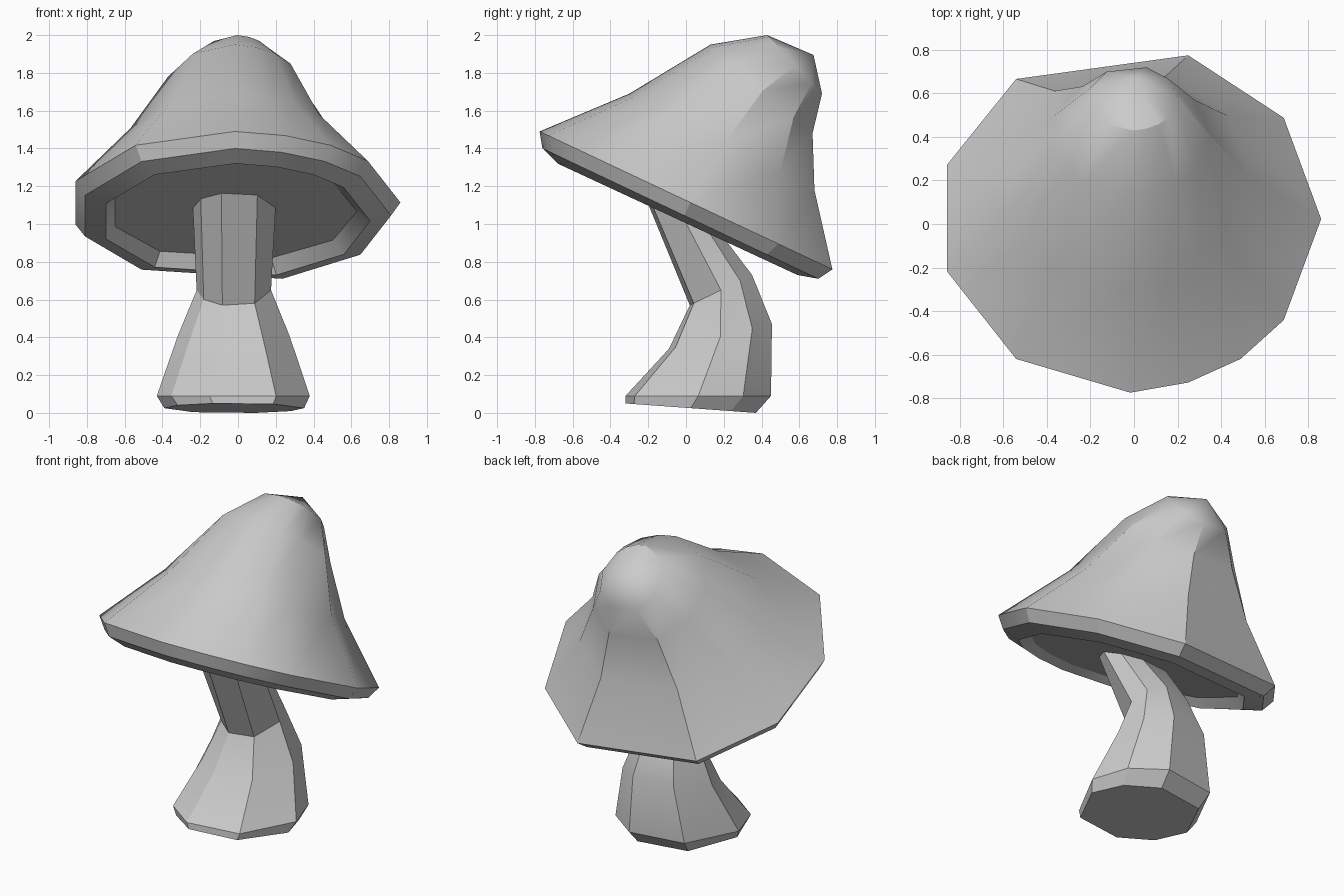
import bpy
from math import radians, cos, sin

if "Cube" in bpy.data.objects:
    bpy.data.objects.remove(bpy.data.objects["Cube"])


def loft(name, outline, rings, pole=None):
    """Skin an outline through rings of (front yz, back yz, x radius, x centre)."""
    n = len(outline)
    verts, faces = [], []
    for (fy, fz), (by, bz), rx, cx in rings:
        for u, v in outline:
            verts.append((cx + rx * u,
                          (fy + by) / 2 + v * (by - fy) / 2,
                          (fz + bz) / 2 + v * (bz - fz) / 2))
    for r in range(len(rings) - 1):
        for i in range(n):
            j = (i + 1) % n
            faces.append((r * n + i, r * n + j, (r + 1) * n + j, (r + 1) * n + i))
    faces.append(tuple(reversed(range(n))))
    last = (len(rings) - 1) * n
    if pole:
        verts.append(pole)
        faces += [(last + i, last + (i + 1) % n, len(verts) - 1) for i in range(n)]
    else:
        faces.append(tuple(range(last, last + n)))
    mesh = bpy.data.meshes.new(name)
    mesh.from_pydata(verts, [], faces)
    mesh.update()
    obj = bpy.data.objects.new(name, mesh)
    bpy.context.collection.objects.link(obj)
    bpy.ops.object.select_all(action='DESELECT')
    obj.select_set(True)
    bpy.context.view_layer.objects.active = obj
    bpy.ops.object.shade_smooth_by_angle(angle=radians(30))
    return obj


# Cap: uneven eleven-sided outline, counter-clockwise
cap_outline = [(1, .03), (.80, .63), (.29, 1), (-.63, .86), (-1, .35), (-1, -.28),
               (-.63, -.80), (-.02, -1), (.29, -.94), (.57, -.80), (.80, -.57)]
loft("mushroom_cap", cap_outline, [
    ((-.61, 1.33), (.57, .82), .64, -.01),    # recessed underside
    ((-.68, 1.32), (.59, .73), .70, 0),       # lip, inner edge
    ((-.76, 1.40), (.70, .71), .81, 0),       # lip, outer edge
    ((-.775, 1.49), (.775, .76), .86, 0),     # rim
    ((-.30, 1.69), (.68, 1.18), .555, -.015),
    ((.13, 1.95), (.67, 1.48), .36, -.01),
    ((.43, 2.0), (.72, 1.69), .20, 0),
], pole=(0, .675, 1.895))

# Stem: bent, eight-sided
stem_outline = [(cos(radians(a)), sin(radians(a)) / .951)
                for a in (0, 36, 72, 126, 180, 216, 252, 304)]
loft("mushroom_stem", stem_outline, [
    ((-.32, .05), (.37, 0), .37, -.02),
    ((-.32, .09), (.45, .09), .405, -.025),
    ((-.09, .34), (.455, .47), .297, -.023),
    ((.02, .57), (.35, .73), .197, -.022),
    ((-.235, 1.19), (.13, 1.02), .22, -.02),  # tucked inside the cap
])
